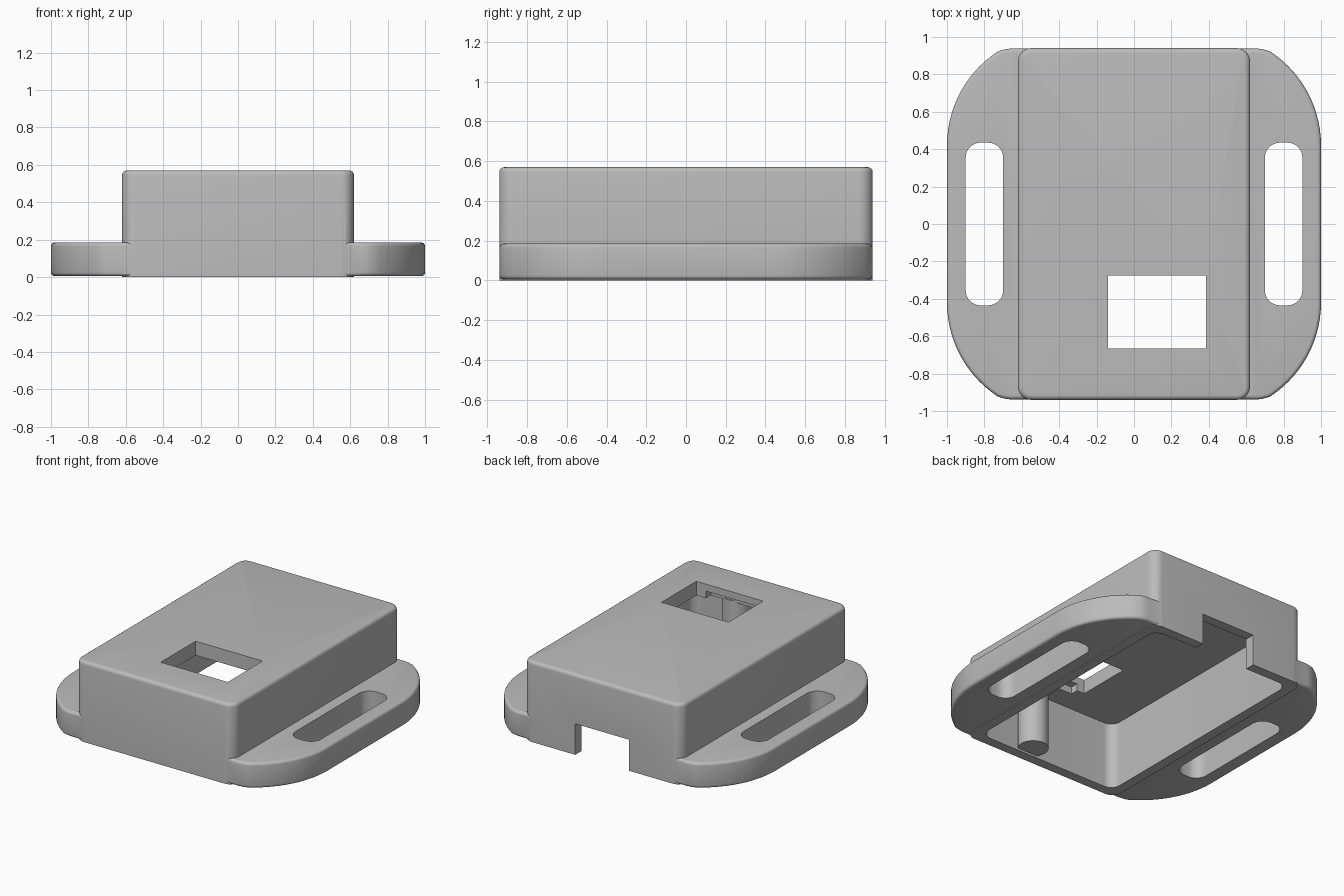
import bpy, bmesh, math

if "Cube" in bpy.data.objects:
    bpy.data.objects.remove(bpy.data.objects["Cube"])

grey = bpy.data.materials.new("light_grey")
grey.use_nodes = True
colour = (0.5, 0.5, 0.5, 1)
grey.diffuse_color = colour
grey.node_tree.nodes["Principled BSDF"].inputs["Base Color"].default_value = colour


def arc(cx, cy, r, start, end, steps):
    angles = [math.radians(start + (end - start) * i / steps) for i in range(steps + 1)]
    return [(cx + r * math.cos(a), cy + r * math.sin(a)) for a in angles]


def rounded_rect(x0, x1, y0, y1, r=0.0):
    if r == 0:
        return [(x0, y0), (x1, y0), (x1, y1), (x0, y1)]
    return (arc(x1 - r, y1 - r, r, 0, 90, 8) + arc(x0 + r, y1 - r, r, 90, 180, 8)
            + arc(x0 + r, y0 + r, r, 180, 270, 8) + arc(x1 - r, y0 + r, r, 270, 360, 8))


def prism(name, outline, z0, z1, top_round=0.0, bottom_round=0.0):
    """Extrude an outline upward, optionally rounding its rims."""
    bm = bmesh.new()
    base = bm.faces.new([bm.verts.new((x, y, z0)) for x, y in outline])
    side = bmesh.ops.extrude_face_region(bm, geom=[base])["geom"]
    top = [v for v in side if isinstance(v, bmesh.types.BMVert)]
    bmesh.ops.translate(bm, verts=top, vec=(0, 0, z1 - z0))
    bmesh.ops.recalc_face_normals(bm, faces=bm.faces[:])
    for z, radius in ((z1, top_round), (z0, bottom_round)):
        if radius:
            rim = [e for e in bm.edges if all(abs(v.co.z - z) < 1e-5 for v in e.verts)]
            bmesh.ops.bevel(bm, geom=rim, offset=radius, segments=4,
                            profile=0.5, affect='EDGES')
    mesh = bpy.data.meshes.new(name)
    bm.to_mesh(mesh)
    bm.free()
    mesh.materials.append(grey)
    obj = bpy.data.objects.new(name, mesh)
    bpy.context.collection.objects.link(obj)
    return obj


def combine(target, tool, operation):
    mod = target.modifiers.new(operation.lower(), 'BOOLEAN')
    mod.operation, mod.object, mod.solver = operation, tool, 'EXACT'
    bpy.context.view_layer.objects.active = target
    bpy.ops.object.modifier_apply(modifier=mod.name)
    bpy.data.objects.remove(tool)


# Main box
case = prism("case", rounded_rect(-0.62, 0.62, -0.94, 0.94, 0.07), 0, 0.57, top_round=0.025)

# Strap flange with wide rounded ears
corner = arc(0.4, 0.42, 0.6, 0, 57, 14) + [(0.69, 0.934), (0.66, 0.938)]
half = corner + [(-x, y) for x, y in reversed(corner)]
flange = prism("flange", half + [(-x, -y) for x, y in half], 0.005, 0.185,
               top_round=0.02, bottom_round=0.02)
combine(case, flange, 'UNION')

# Hollow underside, window, its inner recess and the cable notch
cutters = [
    ("cavity", rounded_rect(-0.55, 0.55, -0.87, 0.87, 0.07), -0.1, 0.47),
    ("window", rounded_rect(-0.14, 0.385, -0.665, -0.275), 0.4, 0.7),
    ("window_recess", rounded_rect(-0.08, 0.31, -0.72, -0.6), 0.4, 0.52),
    ("cable_notch", rounded_rect(-0.21, 0.21, 0.8, 1.0), -0.1, 0.22),
]
# Strap slots
for s in (-1, 1):
    cutters.append(("strap_slot", rounded_rect(s * 0.8 - 0.1, s * 0.8 + 0.1,
                                               -0.435, 0.435, 0.08), -0.1, 0.3))
for cutter in cutters:
    combine(case, prism(*cutter), 'DIFFERENCE')

# Support post against the inside of the front wall
post = prism("support_post", arc(0.165, -0.81, 0.1, 0, 345, 23), 0.015, 0.48)

bpy.ops.object.select_all(action='DESELECT')
for obj in (case, post):
    obj.select_set(True)
bpy.context.view_layer.objects.active = case
bpy.ops.object.shade_smooth_by_angle(angle=math.radians(30))
